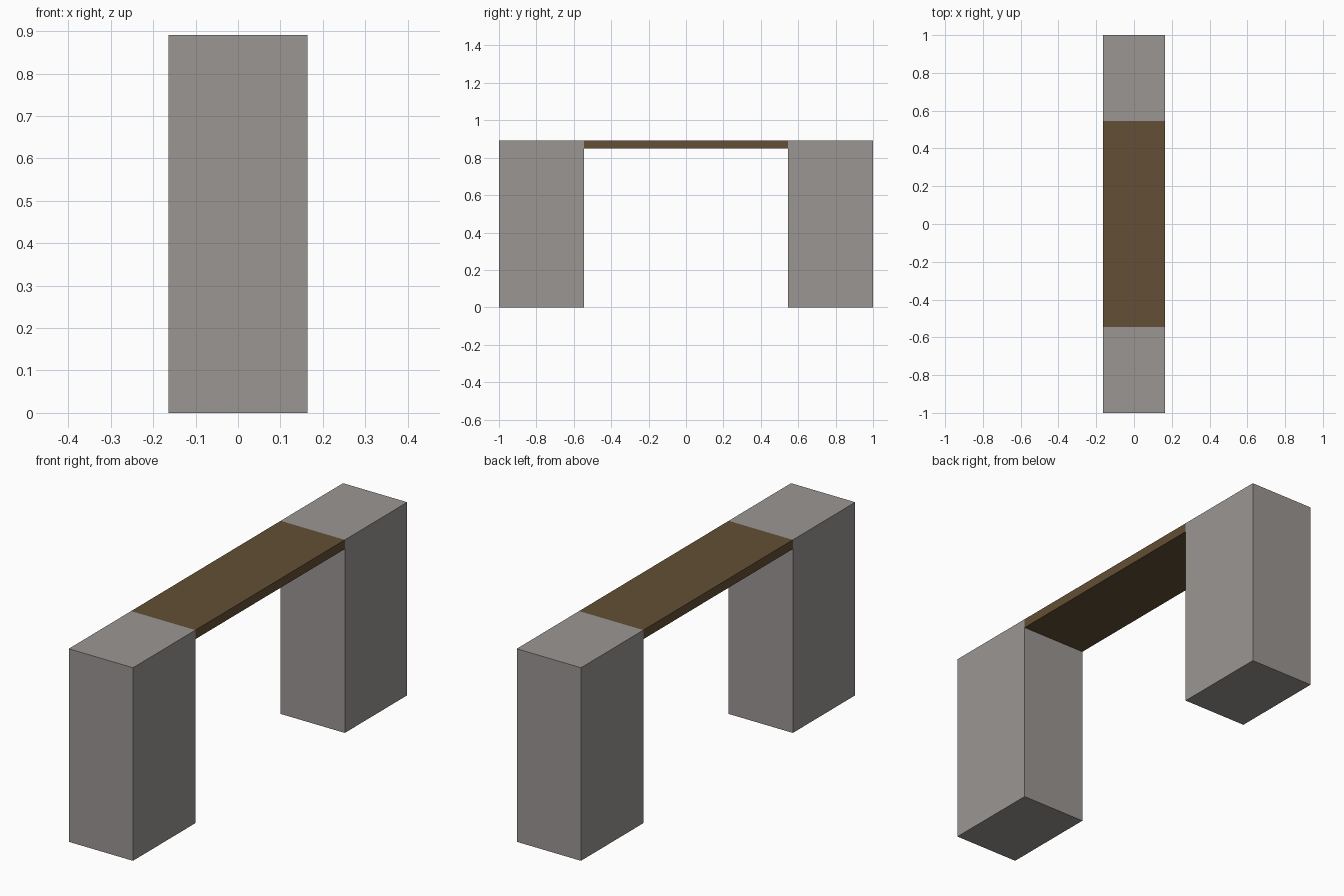
import bpy

if "Cube" in bpy.data.objects:
    bpy.data.objects.remove(bpy.data.objects["Cube"])

HALF_W = 0.164   # half width in x
TOP = 0.891      # overall height
INNER = 0.545    # inner face of the legs in y


def material(name, rgb):
    m = bpy.data.materials.new(name)
    m.diffuse_color = (*rgb, 1.0)
    m.use_nodes = True
    m.node_tree.nodes["Principled BSDF"].inputs["Base Color"].default_value = m.diffuse_color
    return m


def box(name, lo, hi, mat):
    bpy.ops.mesh.primitive_cube_add(size=1)
    ob = bpy.context.object
    ob.name = name
    for v in ob.data.vertices:
        v.co = [(a + b) / 2 + c * (b - a) for a, b, c in zip(lo, hi, v.co)]
    ob.data.materials.append(mat)
    return ob


stone = material("grey_stone", (0.33, 0.305, 0.295))
wood = material("brown_wood", (0.125, 0.078, 0.035))

# Solid block legs at both ends
box("front_leg", (-HALF_W, -1, 0), (HALF_W, -INNER, TOP), stone)
box("back_leg", (-HALF_W, INNER, 0), (HALF_W, 1, TOP), stone)

# Thin seat plank set flush between the legs
box("seat_plank", (-HALF_W, -INNER, 0.849), (HALF_W, INNER, TOP), wood)
